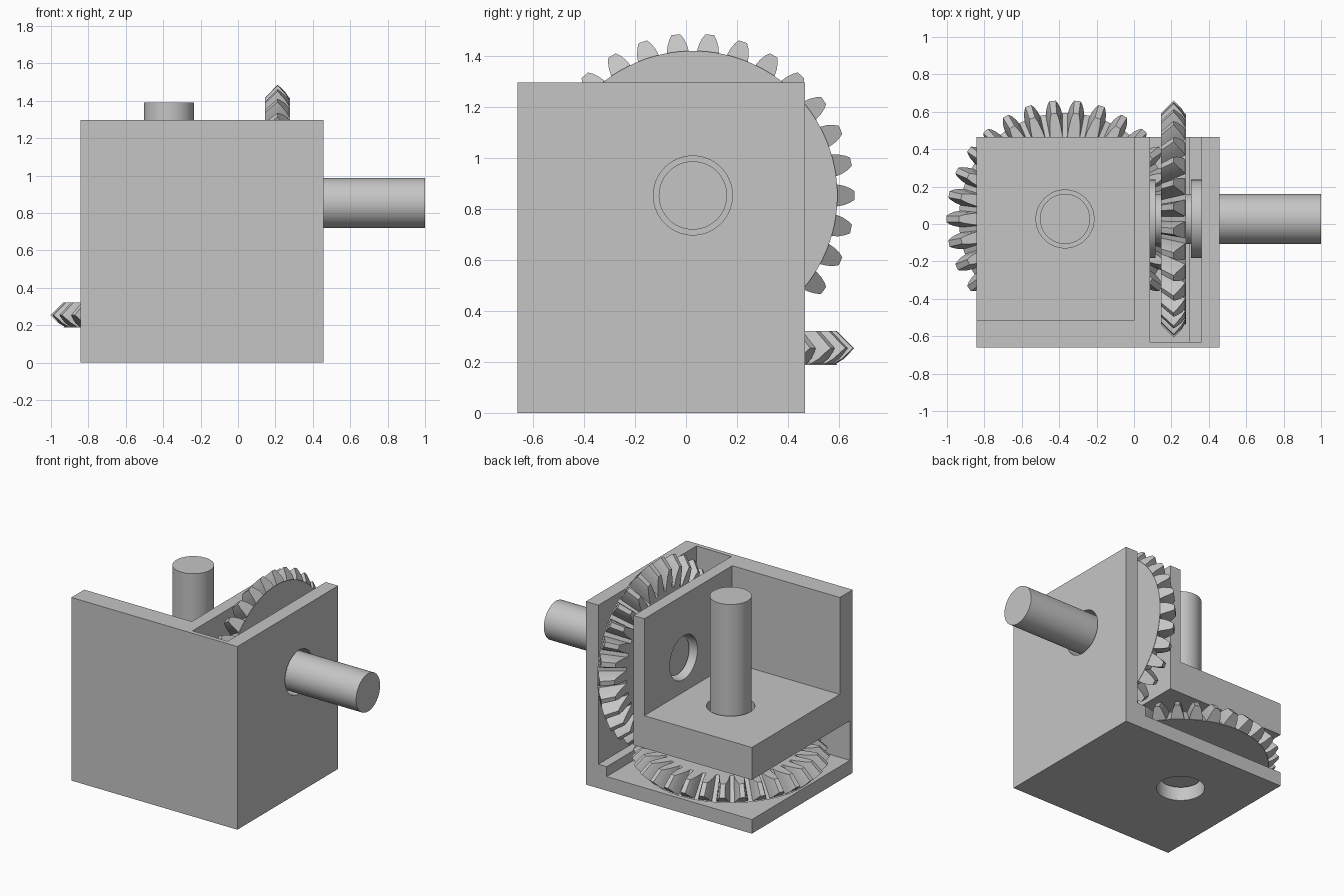
import bpy
import bmesh
import math
from mathutils import Matrix, Vector

cube = bpy.data.objects.get("Cube")
if cube:
    bpy.data.objects.remove(cube, do_unlink=True)

grey = bpy.data.materials.new("light grey")
grey.use_nodes = True
COLOUR = (0.56, 0.56, 0.56, 1)
grey.diffuse_color = COLOUR
grey.node_tree.nodes["Principled BSDF"].inputs["Base Color"].default_value = COLOUR

# Shared layout: both axes lie in the plane y = AXIS_Y and cross at right angles
AXIS_X, AXIS_Y, AXIS_Z = -0.369, 0.027, 0.853
BACK, TOP = 0.466, 1.296
SHAFT_R, HOLE_R, BOSS_R = 0.134, 0.155, 0.21


def add_object(name, bm):
    bmesh.ops.recalc_face_normals(bm, faces=bm.faces)
    mesh = bpy.data.meshes.new(name)
    bm.to_mesh(mesh)
    bm.free()
    obj = bpy.data.objects.new(name, mesh)
    bpy.context.collection.objects.link(obj)
    mesh.materials.append(grey)
    return obj


def box(name, low, high):
    low, high = Vector(low), Vector(high)
    bm = bmesh.new()
    bmesh.ops.create_cube(bm, size=1, matrix=Matrix.Translation((low + high) / 2)
                          @ Matrix.Diagonal((*(high - low), 1)))
    return add_object(name, bm)


def rod(name, axis, start, end, radius):
    """Cylinder on the horizontal ('X') or vertical ('Z') gear axis."""
    mid = (start + end) / 2
    if axis == 'X':
        place = Matrix.Translation((mid, AXIS_Y, AXIS_Z)) @ Matrix.Rotation(math.pi / 2, 4, 'Y')
    else:
        place = Matrix.Translation((AXIS_X, AXIS_Y, mid))
    bm = bmesh.new()
    bmesh.ops.create_cone(bm, cap_ends=True, segments=64, radius1=radius, radius2=radius,
                          depth=end - start, matrix=place)
    return add_object(name, bm)


def combine(target, other, operation):
    mod = target.modifiers.new(operation.lower(), 'BOOLEAN')
    mod.operation, mod.solver, mod.object = operation, 'EXACT', other
    bpy.context.view_layer.objects.active = target
    bpy.ops.object.modifier_apply(modifier=mod.name)
    bpy.data.objects.remove(other, do_unlink=True)


def smooth(obj, degrees):
    bpy.ops.object.select_all(action='DESELECT')
    obj.select_set(True)
    bpy.context.view_layer.objects.active = obj
    bpy.ops.object.shade_smooth_by_angle(angle=math.radians(degrees))


# Housing: a block with two gear slots and an open upper pocket
housing = box("housing", (-0.842, -0.661, 0), (0.458, BACK, TOP))
for low, high in (
    ((-1, -0.63, 0.1), (0.295, 1, 0.38)),       # lower gear slot
    ((0.085, -0.63, 0.17), (0.36, 1, 2)),       # upright gear slot
    ((-1, -0.517, 0.61), (0, 1, 2)),            # upper pocket
):
    combine(housing, box("cutter", low, high), 'DIFFERENCE')

# Bearing bosses on the slot walls, then the shaft holes
for axis, start, end in (('X', 0.305, 0.38), ('X', 0.06, 0.115),
                         ('Z', 0.08, 0.155), ('Z', 0.35, 0.4)):
    combine(housing, rod("boss", axis, start, end, BOSS_R), 'UNION')
for axis, start, end in (('X', -0.1, 0.6), ('Z', -0.1, 0.7)):
    combine(housing, rod("cutter", axis, start, end, HOLE_R), 'DIFFERENCE')
smooth(housing, 30)

# Bevel gear: local z runs from the flat back (0) to the toothed front
TEETH, WIDTH = 30, 0.134
ROOT_BACK, ROOT_FRONT = 0.567, 0.433
# Tooth levels: back height, back radius, front radius, half width at back
LEVELS = ((-0.01, 0.55, 0.41, 0.046), (0.025, 0.592, 0.483, 0.038),
          (0.05, 0.617, 0.533, 0.028), (0.067, 0.634, 0.566, 0.017))


def gear(name, place, phase):
    bm = bmesh.new()
    bmesh.ops.create_cone(bm, cap_ends=True, segments=TEETH * 4, radius1=ROOT_BACK,
                          radius2=ROOT_FRONT, depth=WIDTH,
                          matrix=Matrix.Translation((0, 0, WIDTH / 2)))
    for i in range(TEETH):
        turn = Matrix.Rotation(phase + i * math.tau / TEETH, 3, 'Z')
        ends = []
        for front in (False, True):
            left, right = [], []
            for height, r_back, r_front, half in LEVELS:
                radius = r_front if front else r_back
                z = WIDTH if front else max(height, 0)
                w = half * radius / r_back
                left.append(bm.verts.new(turn @ Vector((radius, -w, z))))
                right.append(bm.verts.new(turn @ Vector((radius, w, z))))
            ends.append(left + right[::-1])
        a, b = ends
        bm.faces.new(a)
        bm.faces.new(b[::-1])
        for j in range(len(a)):
            k = (j + 1) % len(a)
            bm.faces.new((a[k], a[j], b[j], b[k]))
    bm.transform(place)
    obj = add_object(name, bm)
    smooth(obj, 20)


# Lower gear faces up, upright gear faces the pocket; half a pitch apart to mesh
gear("lower_gear", Matrix.Translation((AXIS_X, AXIS_Y, 0.187)), 0)
gear("upright_gear", Matrix.Translation((0.279, AXIS_Y, AXIS_Z))
     @ Matrix.Rotation(-math.pi / 2, 4, 'Y'), math.pi / 2)

# Shafts
smooth(rod("vertical_shaft", 'Z', 0.085, 1.39, SHAFT_R), 30)
smooth(rod("horizontal_shaft", 'X', 0.05, 1.0, SHAFT_R), 30)
